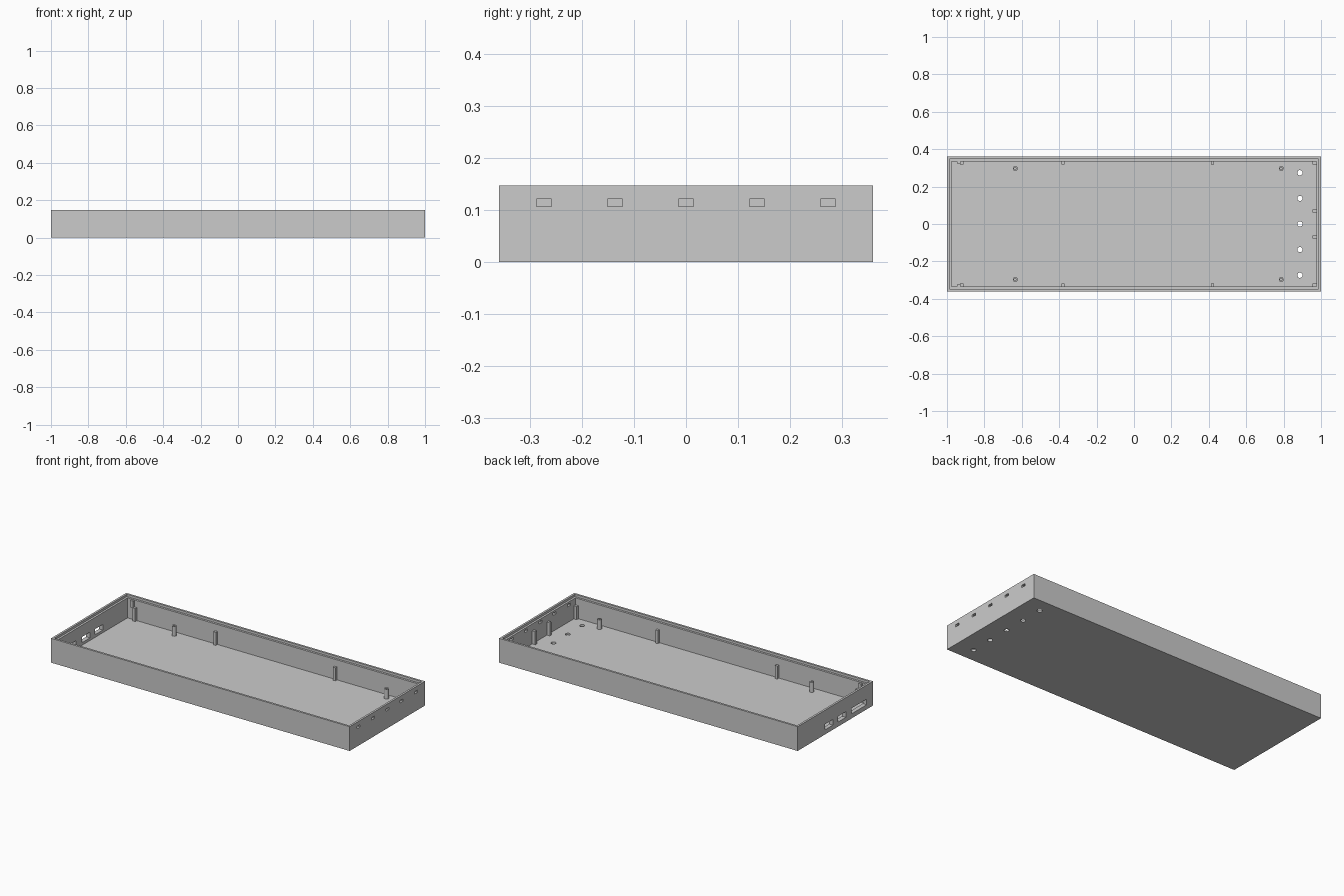
import bpy
import bmesh
from mathutils import Matrix, Vector

if "Cube" in bpy.data.objects:
    bpy.data.objects.remove(bpy.data.objects["Cube"], do_unlink=True)

HX, HY, H = 1.0, 0.36, 0.147      # outer half sizes and height
WALL, FLOOR, LEDGE = 0.025, 0.012, 0.133
IX, IY = HX - WALL, HY - WALL     # inner half sizes

grey = bpy.data.materials.new("case grey")
grey.use_nodes = True
grey.diffuse_color = (0.6, 0.6, 0.6, 1)
grey.node_tree.nodes["Principled BSDF"].inputs["Base Color"].default_value = (0.6, 0.6, 0.6, 1)


def finish(name, bm):
    mesh = bpy.data.meshes.new(name)
    bm.to_mesh(mesh)
    bm.free()
    mesh.materials.append(grey)
    obj = bpy.data.objects.new(name, mesh)
    bpy.context.collection.objects.link(obj)
    return obj


def box(name, x, y, z):
    """Box from (min, max) pairs."""
    lo, hi = (Vector(v) for v in zip(x, y, z))
    bm = bmesh.new()
    bmesh.ops.create_cube(bm, size=1, matrix=Matrix.Translation((lo + hi) / 2)
                          @ Matrix.Diagonal((*(hi - lo), 1)))
    return finish(name, bm)


def cylinder(name, x, y, z, radius, sides=24):
    bm = bmesh.new()
    bmesh.ops.create_cone(bm, cap_ends=True, segments=sides, radius1=radius, radius2=radius,
                          depth=z[1] - z[0], matrix=Matrix.Translation((x, y, sum(z) / 2)))
    return finish(name, bm)


def cut(target, cutter):
    mod = target.modifiers.new("cut", "BOOLEAN")
    mod.operation, mod.solver, mod.object = "DIFFERENCE", "EXACT", cutter
    bpy.context.view_layer.objects.active = target
    bpy.ops.object.modifier_apply(modifier=mod.name)
    bpy.data.objects.remove(cutter, do_unlink=True)


# Open tray with a stepped rim
tray = box("tray", (-HX, HX), (-HY, HY), (0, H))
cut(tray, box("cavity", (-IX, IX), (-IY, IY), (FLOOR, H + 0.1)))
step = WALL / 2
cut(tray, box("rim_step", (step - HX, HX - step), (step - HY, HY - step), (LEDGE, H + 0.1)))

# Five slots in the right wall, each above a round floor hole
for i in range(-2, 3):
    y = i * 0.137
    cut(tray, box("slot", (0.96, 1.05), (y - 0.0145, y + 0.0145), (0.107, 0.121)))
    cut(tray, cylinder("floor_hole", 0.887, y, (-0.05, 0.05), 0.014))

# Connector openings in the left wall
for y in ((0.024, 0.1), (-0.1, -0.024), (-0.30, -0.155)):
    cut(tray, box("port", (-1.05, -0.96), y, (0.028, 0.062)))

# Round standoffs with a blind screw hole
for x in (-0.635, 0.787):
    for side, label in ((-1, "front"), (1, "back")):
        post = cylinder("standoff_" + label, x, side * 0.297, (FLOOR - 0.002, 0.071), 0.013)
        cut(post, cylinder("screw_hole", x, side * 0.297, (0.03, 0.1), 0.006, 16))

POST_Z = (FLOOR - 0.002, 0.091)


def wall_block(name, x, side, z, depth=0.016):
    """Block standing against the front or back inner wall."""
    ys = sorted((side * (IY + 0.002), side * (IY - depth)))
    return box(name, x, ys, z)


# Square support posts along the walls, and retaining blocks above the left ones
for side, label in ((-1, "front"), (1, "back")):
    for x in (-0.38, 0.42):
        wall_block("wall_post_" + label, (x - 0.008, x + 0.008), side, POST_Z)
    wall_block("right_corner_post_" + label, (0.955, IX + 0.002), side, POST_Z)
    wall_block("left_corner_post_" + label, (-0.93, -0.912), side, POST_Z)
    wall_block("retainer_" + label, (-0.947, -0.928), side, (0.088, 0.13), 0.012)
    box("end_post_" + label, (0.955, IX + 0.002),
        (side * 0.07 - 0.008, side * 0.07 + 0.008), POST_Z)
